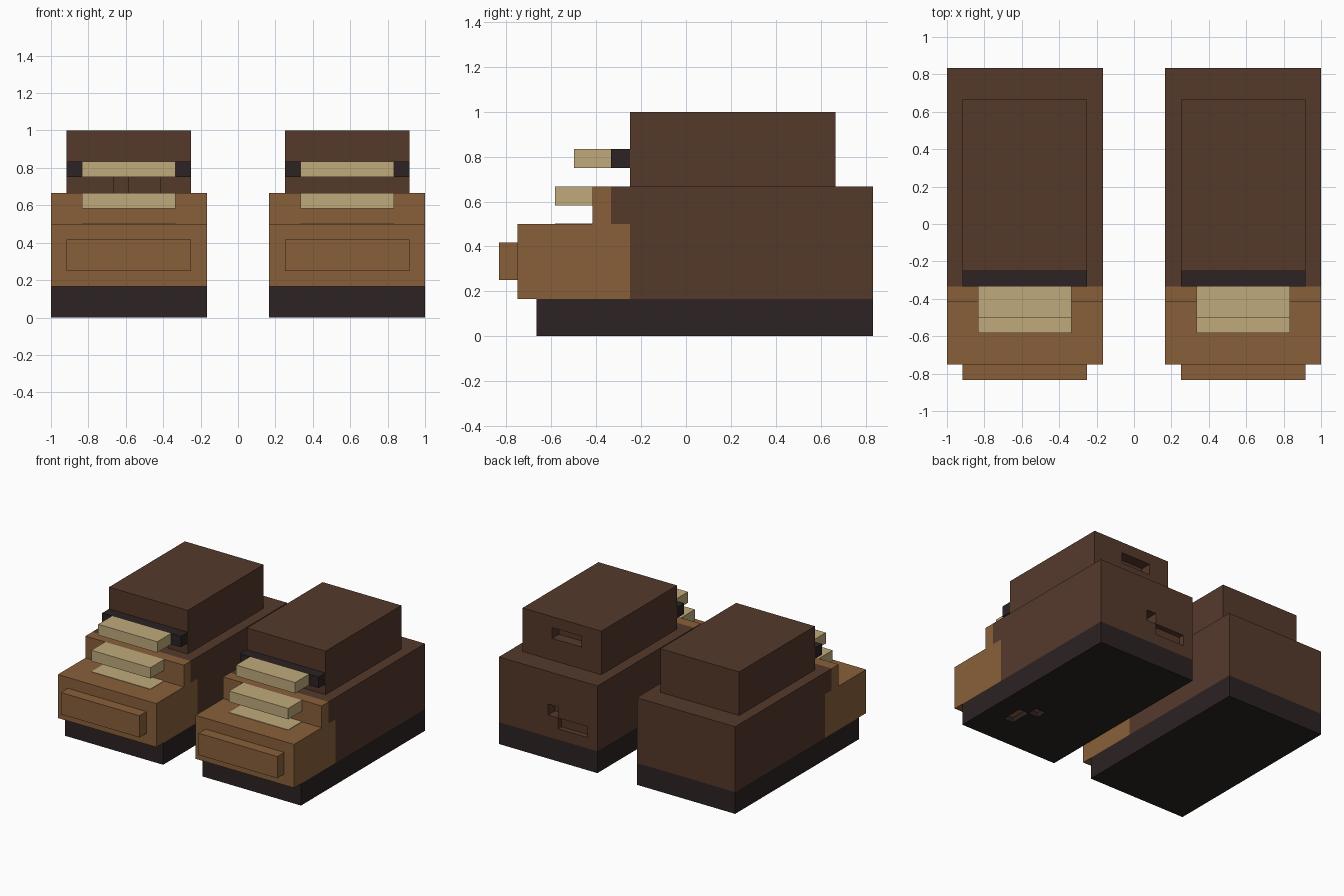
import bpy, bmesh

# Remove the default cube
cube = bpy.data.objects.get("Cube")
if cube:
    bpy.data.objects.remove(cube, do_unlink=True)

U = 1 / 12  # size of one block


def material(name, rgb):
    mat = bpy.data.materials.new(name)
    mat.use_nodes = True
    color = (*rgb, 1)
    mat.diffuse_color = color
    bsdf = next(n for n in mat.node_tree.nodes if n.type == "BSDF_PRINCIPLED")
    bsdf.inputs["Base Color"].default_value = color
    return mat


BROWN = material("dark_brown_leather", (0.091, 0.041, 0.024))
TAN = material("tan_leather", (0.25, 0.118, 0.042))
CREAM = material("cream_lace", (0.527, 0.402, 0.198))
BLACK = material("black_rubber", (0.025, 0.016, 0.017))


def extrude(name, x0, x1, profile, mat):
    """Extrude a (y, z) profile, in blocks, from x0 to x1."""
    bm = bmesh.new()
    face = bm.faces.new([bm.verts.new((x0 * U, y * U, z * U)) for y, z in profile])
    out = bmesh.ops.extrude_face_region(bm, geom=[face])["geom"]
    verts = [v for v in out if isinstance(v, bmesh.types.BMVert)]
    bmesh.ops.translate(bm, verts=verts, vec=((x1 - x0) * U, 0, 0))
    bmesh.ops.recalc_face_normals(bm, faces=bm.faces)
    mesh = bpy.data.meshes.new(name)
    bm.to_mesh(mesh)
    bm.free()
    mesh.materials.append(mat)
    obj = bpy.data.objects.new(name, mesh)
    bpy.context.collection.objects.link(obj)
    return obj


def box(name, x, y, z, mat):
    (a, b), (c, d) = y, z
    return extrude(name, x[0], x[1], [(a, c), (b, c), (b, d), (a, d)], mat)


def cut(obj, x, y, z):
    """Cut a block-shaped notch and bake the result."""
    cutter = box("cutter", x, y, z, obj.data.materials[0])
    cutter.hide_render = True
    mod = obj.modifiers.new("notch", "BOOLEAN")
    mod.operation, mod.solver, mod.object = "DIFFERENCE", "EXACT", cutter
    bpy.context.view_layer.update()
    graph = bpy.context.evaluated_depsgraph_get()
    baked = bpy.data.meshes.new_from_object(obj.evaluated_get(graph))
    obj.modifiers.clear()
    obj.data = baked
    bpy.data.objects.remove(cutter, do_unlink=True)


def boot(side, s):
    def span(a, b):
        return sorted((s * a, s * b))

    full, inner, lace = span(2, 12), span(3, 11), span(4, 10)
    parts = {}
    # Sole, heel and toe
    parts["sole"] = box(side + "_sole", full, (-8, 10), (0, 2), BLACK)
    parts["heel"] = extrude(side + "_heel", *full, [
        (-3, 2), (10, 2), (10, 8), (-4, 8), (-4, 6), (-3, 6)], BROWN)
    extrude(side + "_toe", *full, [
        (-9, 2), (-3, 2), (-3, 6), (-4, 6), (-4, 8), (-5, 8), (-5, 6), (-9, 6)], TAN)
    box(side + "_toe_cap", inner, (-10, -9), (3, 5), TAN)
    # Ankle shaft and tongue band
    parts["shaft"] = box(side + "_shaft", inner, (-3, 8), (8, 12), BROWN)
    box(side + "_tongue", inner, (-4, -3), (9, 10), BLACK)
    # Laces
    box(side + "_upper_lace", lace, (-6, -4), (9, 10), CREAM)
    box(side + "_middle_lace", lace, (-7, -5), (7, 8), CREAM)
    box(side + "_lower_lace", lace, (-7, -5), (6, 6.04), CREAM)
    return parts


left = boot("left", 1)
right = boot("right", -1)

# Worn notches in the back of the left boot
cut(left["shaft"], (5, 8), (7, 9), (10, 11))
cut(left["heel"], (6, 7), (9, 11), (4, 5))
cut(left["heel"], (3, 6), (9.5, 11), (3, 4))

# Worn holes in the left sole showing the tan lining
for x, y in (((9, 10), (-5, -3)), ((8, 9), (-3, -2))):
    cut(left["sole"], x, y, (-1, 0.5))
    box("sole_lining", x, y, (0.45, 0.55), TAN)

# Worn notches under the right tongue
cut(right["shaft"], (-8, -7), (-4, -2), (7.5, 9))
cut(right["shaft"], (-7, -5), (-4, -1), (7.5, 9))
